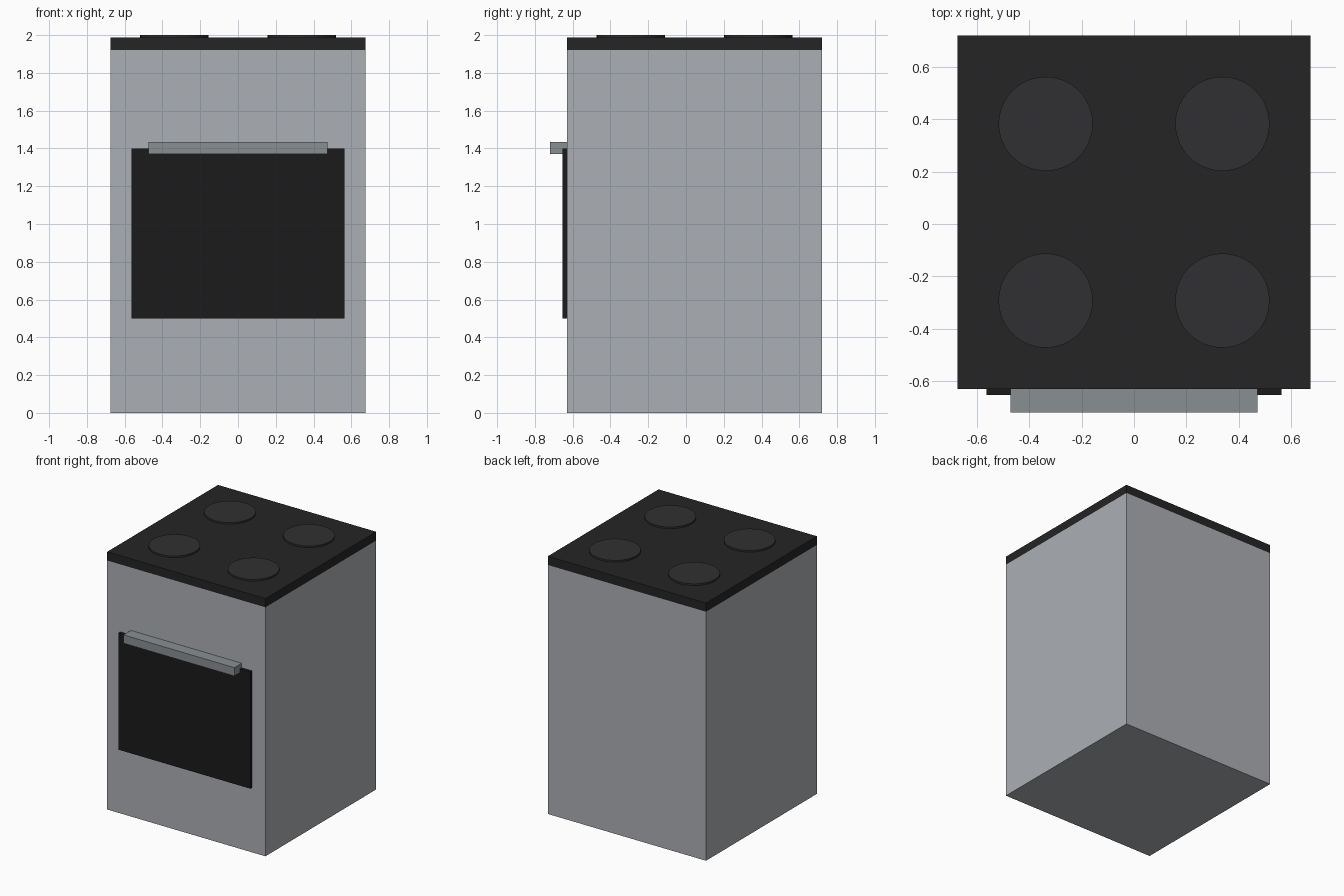
import bpy

if "Cube" in bpy.data.objects:
    bpy.data.objects.remove(bpy.data.objects["Cube"])


def material(name, rgb):
    m = bpy.data.materials.new(name)
    m.diffuse_color = (*rgb, 1)
    m.use_nodes = True
    m.node_tree.nodes["Principled BSDF"].inputs["Base Color"].default_value = m.diffuse_color
    return m


steel = material("steel", (0.41, 0.43, 0.46))
metal = material("handle_metal", (0.25, 0.275, 0.29))
glass = material("black_glass", (0.011, 0.011, 0.012))
hob = material("hob_black", (0.018, 0.018, 0.019))
plate = material("plate_dark", (0.03, 0.03, 0.032))


def box(name, lo, hi, mat):
    """Box between two opposite corners."""
    bpy.ops.mesh.primitive_cube_add(size=1, location=[(a + b) / 2 for a, b in zip(lo, hi)])
    ob = bpy.context.object
    ob.name = name
    ob.scale = [b - a for a, b in zip(lo, hi)]
    bpy.ops.object.transform_apply(location=False, rotation=False, scale=True)
    ob.data.materials.append(mat)


# Cabinet and cooktop slab
box("body", (-0.675, -0.63, 0), (0.675, 0.72, 1.92), steel)
box("cooktop", (-0.675, -0.63, 1.92), (0.675, 0.72, 1.987), hob)

# Oven door and handle on the front
box("oven_door", (-0.5625, -0.653, 0.5), (0.5625, -0.63, 1.4), glass)
box("door_handle", (-0.4725, -0.72, 1.37), (0.4725, -0.63, 1.435), metal)

# Four hot plates
for sx, side in ((-1, "left"), (1, "right")):
    for sy, row in ((-1, "front"), (1, "back")):
        bpy.ops.mesh.primitive_cylinder_add(
            vertices=48, radius=0.18, depth=0.02,
            location=(sx * 0.3375, 0.045 + sy * 0.3375, 1.99))
        burner = bpy.context.object
        burner.name = f"burner_{row}_{side}"
        burner.data.materials.append(plate)
        bpy.ops.object.shade_smooth_by_angle()
